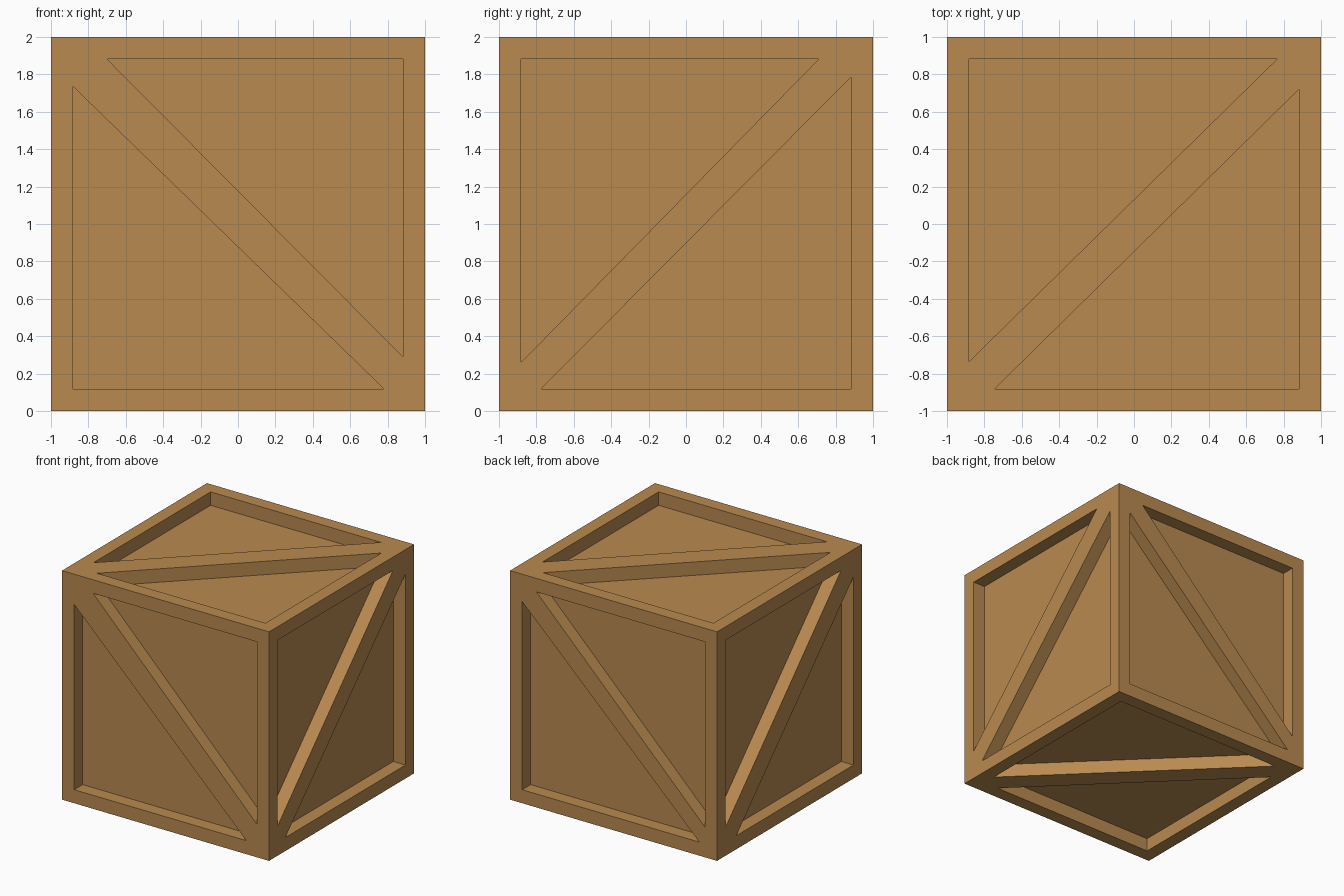
import bpy, bmesh
from mathutils import Vector

if "Cube" in bpy.data.objects:
    bpy.data.objects.remove(bpy.data.objects["Cube"])

INNER = 0.882   # half width of the recessed area inside the frame
FLOOR = 0.883   # distance of the recessed panels from the crate centre

wood = bpy.data.materials.new("crate_wood")
wood.diffuse_color = (0.485, 0.254, 0.080, 1)
wood.use_nodes = True
wood.node_tree.nodes["Principled BSDF"].inputs["Base Color"].default_value = wood.diffuse_color

X, Y, Z = Vector((1, 0, 0)), Vector((0, 1, 0)), Vector((0, 0, 1))
CENTRE = Vector((0, 0, 1))

# Each side: normal, right, up, then two triangular recesses given as
# corner signs and where the brace meets the horizontal and vertical rails
SIDES = [
    (-Y, X, Z, (1, 1, -0.70, -0.71), (-1, -1, 0.78, 0.735)),    # front
    (X, Y, Z, (-1, 1, 0.71, -0.74), (1, -1, -0.775, 0.785)),    # right
    (Y, -X, Z, (1, 1, -0.745, -0.735), (-1, -1, 0.83, 0.76)),   # back
    (-X, -Y, Z, (-1, 1, 0.71, -0.75), (1, -1, -0.735, 0.76)),   # left
    (Z, X, Y, (-1, 1, 0.765, -0.735), (1, -1, -0.745, 0.72)),   # top
    (-Z, X, Y, (1, 1, -0.79, -0.76), (-1, -1, 0.74, 0.72)),     # bottom
]


def make_object(name, bm):
    bmesh.ops.recalc_face_normals(bm, faces=bm.faces)
    mesh = bpy.data.meshes.new(name)
    bm.to_mesh(mesh)
    bm.free()
    mesh.materials.append(wood)
    obj = bpy.data.objects.new(name, mesh)
    bpy.context.collection.objects.link(obj)
    return obj


# Solid crate block
bm = bmesh.new()
bmesh.ops.create_cube(bm, size=2)
bmesh.ops.translate(bm, verts=bm.verts, vec=CENTRE)
crate = make_object("crate", bm)

# Triangular prisms that carve the recesses, leaving frame and braces flush
bm = bmesh.new()
for n, u, v, *recesses in SIDES:
    for su, sv, brace_u, brace_v in recesses:
        tri = [(su * INNER, sv * INNER), (brace_u, sv * INNER), (su * INNER, brace_v)]
        base = bm.faces.new([bm.verts.new(CENTRE + n * FLOOR + u * a + v * b) for a, b in tri])
        ext = bmesh.ops.extrude_face_region(bm, geom=[base], use_keep_orig=True)
        top = [g for g in ext["geom"] if isinstance(g, bmesh.types.BMVert)]
        bmesh.ops.translate(bm, verts=top, vec=n * 0.2)
cutter = make_object("recess_cutter", bm)
cutter.hide_render = True

# Cut the recesses and apply
cut = crate.modifiers.new("recesses", 'BOOLEAN')
cut.operation = 'DIFFERENCE'
cut.solver = 'EXACT'
cut.object = cutter
bpy.context.view_layer.objects.active = crate
bpy.ops.object.modifier_apply(modifier=cut.name)
bpy.data.objects.remove(cutter)
